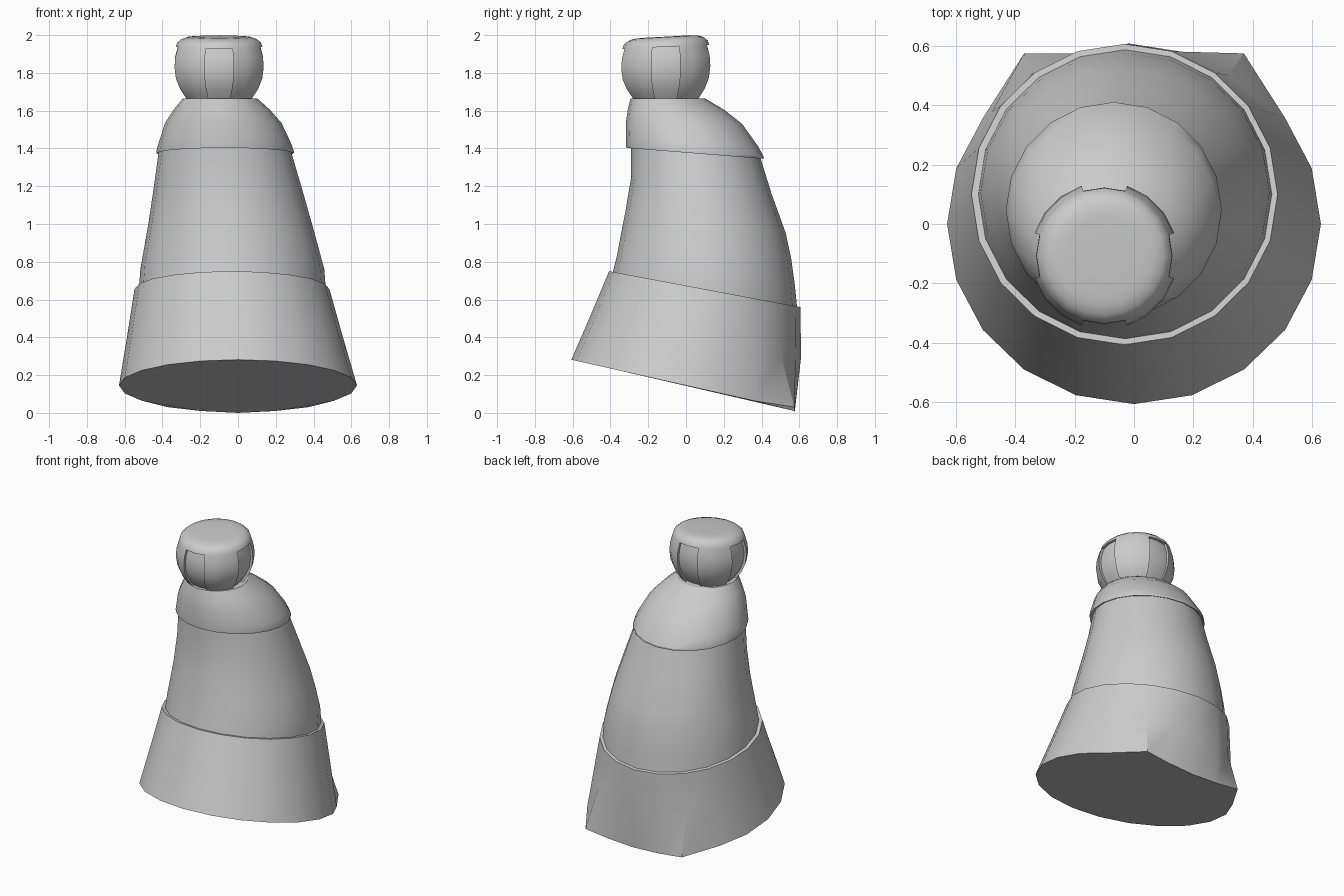
import bpy, bmesh, math

if "Cube" in bpy.data.objects:
    bpy.data.objects.remove(bpy.data.objects["Cube"])

N = 20  # sides of every ring


def ring(cx, cy, r, z, slope=0.0, ry=None):
    """Tilted circle of points; slope is the rise along +y."""
    ry = r if ry is None else ry
    pts = []
    for i in range(N):
        a = 2 * math.pi * i / N
        y = ry * math.sin(a)
        pts.append([cx + r * math.cos(a), cy + y, z + slope * y])
    return pts


def loft(name, rings, notch=None, angle=30):
    bm = bmesh.new()
    loops = [[bm.verts.new(p) for p in r] for r in rings]
    panels = {}
    for k in range(len(loops) - 1):
        a, b = loops[k], loops[k + 1]
        for i in range(N):
            j = (i + 1) % N
            f = bm.faces.new((a[i], a[j], b[j], b[i]))
            if notch and notch[0] <= k < notch[1] and i % 5 in (0, 4):
                panels.setdefault(((i + 1) % N) // 5, []).append(f)
    bm.faces.new(loops[0][::-1])
    bm.faces.new(loops[-1])
    bmesh.ops.recalc_face_normals(bm, faces=bm.faces)
    # sink each panel straight inwards
    for q, faces in panels.items():
        ext = bmesh.ops.extrude_face_region(bm, geom=faces)["geom"]
        bmesh.ops.delete(bm, geom=[f for f in faces if f.is_valid], context="FACES")
        vs = [g for g in ext if isinstance(g, bmesh.types.BMVert)]
        a = q * math.pi / 2
        bmesh.ops.translate(bm, verts=vs, vec=(-0.018 * math.cos(a), -0.018 * math.sin(a), 0))
    bmesh.ops.recalc_face_normals(bm, faces=bm.faces)
    me = bpy.data.meshes.new(name)
    bm.to_mesh(me)
    bm.free()
    ob = bpy.data.objects.new(name, me)
    bpy.context.collection.objects.link(ob)
    bpy.ops.object.select_all(action="DESELECT")
    ob.select_set(True)
    bpy.context.view_layer.objects.active = ob
    bpy.ops.object.shade_smooth_by_angle(angle=math.radians(angle))
    return ob


# Base band: slanted foot with a squared-off back
foot = ring(0, 0, 0.63, 0.145, -0.225, 0.607)
for off, z in ((0, 0.0), (1, 0.01), (2, 0.03)):
    for s in (-1, 1):
        p = foot[5 + s * off]
        p[1], p[2] = 0.575, z
loft("base_band", [foot,
                   ring(-0.016, 0.051, 0.572, 0.40, -0.206, 0.557),
                   ring(-0.032, 0.1, 0.516, 0.655, -0.188, 0.507)])

# Leaning body sleeve
loft("body", [ring(-0.03, 0.1, 0.495, 0.65, -0.188, 0.488),
              ring(-0.03, 0.106, 0.487, 0.76, -0.17, 0.47),
              ring(-0.036, 0.107, 0.458, 0.89, -0.15, 0.449),
              ring(-0.042, 0.103, 0.431, 1.01, -0.13, 0.424),
              ring(-0.055, 0.08, 0.39, 1.2, -0.1, 0.372),
              ring(-0.07, 0.05, 0.349, 1.39, -0.08, 0.34)])

# Cape collar with a thin overhanging rim
loft("cape", [ring(-0.07, 0.05, 0.335, 1.385, -0.08),
              ring(-0.068, 0.047, 0.363, 1.374, -0.08),
              ring(-0.068, 0.047, 0.364, 1.386, -0.08),
              ring(-0.07, 0.033, 0.35, 1.43, -0.06),
              ring(-0.078, -0.01, 0.308, 1.535, -0.02),
              ring(-0.086, -0.053, 0.255, 1.605),
              ring(-0.095, -0.097, 0.197, 1.665)])

# Head: flat-topped ball with four sunken panels
profile = [(0.165, 1.645), (0.183, 1.665), (0.217, 1.715), (0.24, 1.77), (0.248, 1.83),
           (0.244, 1.885), (0.229, 1.938), (0.222, 1.96), (0.2, 1.979),
           (0.17, 1.989), (0.13, 1.992)]
head = [ring(-0.1, -0.107, r, z, 0.055 * (z - 1.655) / 0.33) for r, z in profile]
loft("head", head, notch=(1, 6), angle=40)
